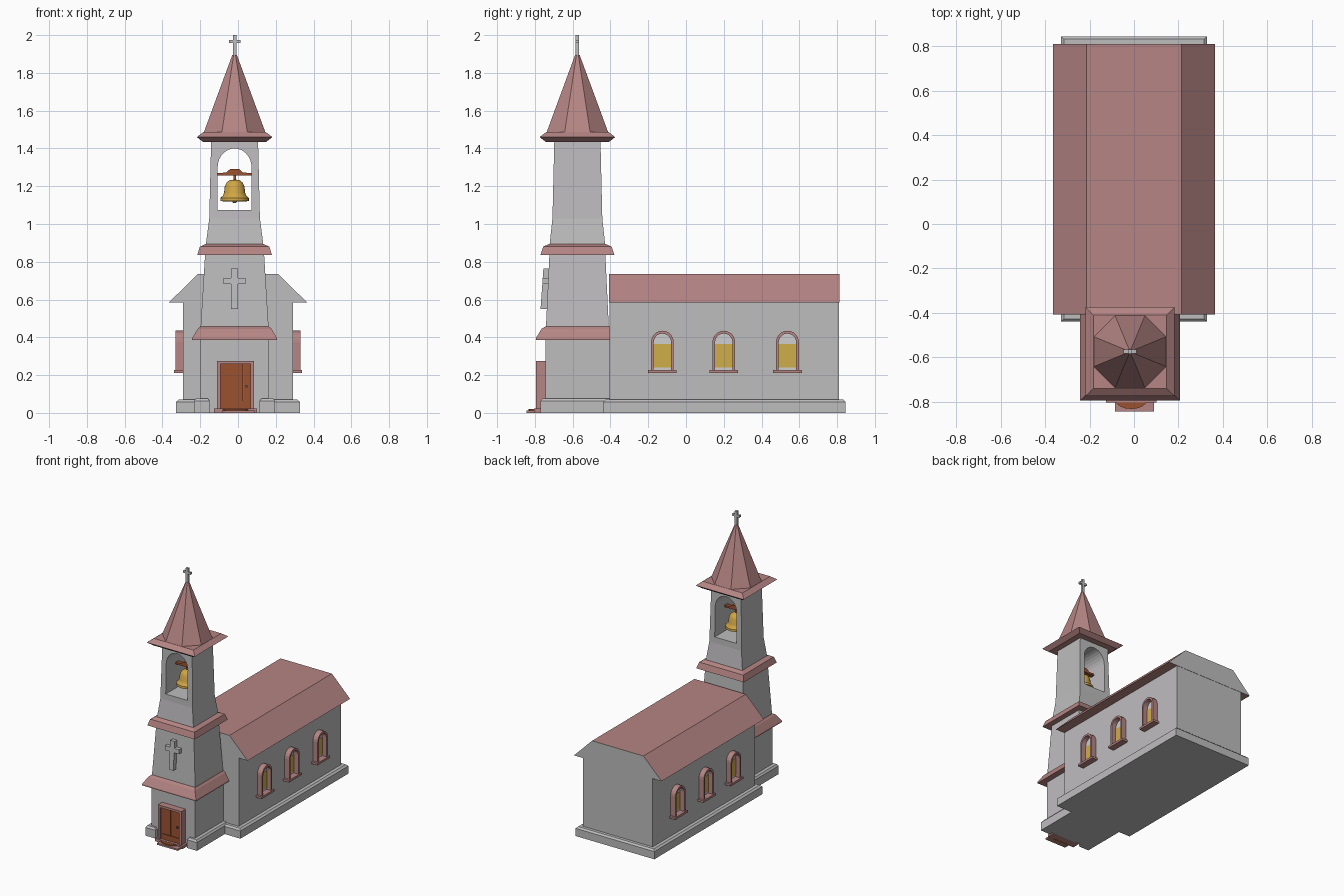
import bpy, bmesh, math
from mathutils import Matrix

if "Cube" in bpy.data.objects:
    bpy.data.objects.remove(bpy.data.objects["Cube"])

def mat(name, r, g, b):
    m = bpy.data.materials.new(name)
    m.diffuse_color = (r, g, b, 1)
    m.use_nodes = True
    m.node_tree.nodes["Principled BSDF"].inputs["Base Color"].default_value = m.diffuse_color
    return m

WALL = mat("grey_stone", 0.52, 0.51, 0.52)
ROOF = mat("dusty_red_roof", 0.46, 0.235, 0.23)
WOOD = mat("brown_wood", 0.33, 0.085, 0.03)
GOLD = mat("bell_gold", 0.63, 0.38, 0.06)
GLASS = mat("yellow_glass", 0.62, 0.42, 0.07)
PALE = mat("pale_pane", 0.62, 0.62, 0.63)
METAL = mat("dark_metal", 0.15, 0.12, 0.11)

TX, TY = -0.018, -0.575   # tower axis

def finish(name, bm, m):
    bmesh.ops.recalc_face_normals(bm, faces=bm.faces)
    me = bpy.data.meshes.new(name)
    bm.to_mesh(me)
    bm.free()
    me.materials.append(m)
    o = bpy.data.objects.new(name, me)
    bpy.context.collection.objects.link(o)
    return o

def loft(name, rings, m):
    """Closed solid through rings of points."""
    bm = bmesh.new()
    vs = [[bm.verts.new(p) for p in r] for r in rings]
    n = len(vs[0])
    for a, b in zip(vs, vs[1:]):
        for i in range(n):
            j = (i + 1) % n
            bm.faces.new((a[i], a[j], b[j], b[i]))
    bm.faces.new(vs[0][::-1])
    bm.faces.new(vs[-1])
    return finish(name, bm, m)

def stack(name, levels, m, cx=TX, cy=TY):
    """Rectangular sections (z, half x, half y)."""
    return loft(name, [[(cx + sx * hx, cy + sy * hy, z) for sx, sy in
                ((-1, -1), (1, -1), (1, 1), (-1, 1))] for z, hx, hy in levels], m)

def box(name, x0, x1, y0, y1, z0, z1, m):
    return stack(name, [(z, (x1 - x0) / 2, (y1 - y0) / 2) for z in (z0, z1)], m,
                 (x0 + x1) / 2, (y0 + y1) / 2)

def prism_y(name, prof, y0, y1, m):
    return loft(name, [[(x, y, z) for x, z in prof] for y in (y0, y1)], m)

def prism_x(name, prof, x0, x1, m):
    return loft(name, [[(x, y, z) for y, z in prof] for x in (x0, x1)], m)

def arch(c, h, z0, z1, rise, n=10):
    """Arched outline, from bottom left over the top to bottom right."""
    return [(c - h, z0)] + [(c - h * math.cos(math.pi * i / n),
            z1 - rise + rise * math.sin(math.pi * i / n)) for i in range(n + 1)] + [(c + h, z0)]

# nave: walls, plinth, roof with grey gable ends
box("nave_walls", -0.29, 0.29, -0.405, 0.81, 0.0, 0.60, WALL)
stack("nave_plinth", [(0, 0.328, 0.642), (0.058, 0.328, 0.642), (0.07, 0.315, 0.63)], WALL, 0, 0.203)
roof = prism_y("nave_roof", [(-0.365, 0.585), (0.365, 0.585), (0.214, 0.735), (-0.214, 0.735)],
               -0.407, 0.812, ROOF)
roof.data.materials.append(WALL)
for p in roof.data.polygons:
    if abs(p.normal.y) > 0.9:
        p.material_index = 1

# tower walls
stack("tower_base", [(0, 0.18, 0.17), (0.42, 0.18, 0.17)], WALL)
stack("tower_middle", [(0.42, 0.182, 0.168), (0.86, 0.155, 0.147)], WALL)
for s in (-1, 1):   # plinth either side of the door
    a, b = sorted((TX + s * 0.132, TX + s * 0.215))
    stack("tower_plinth", [(0, (b - a) / 2, 0.2), (0.062, (b - a) / 2, 0.2),
          (0.076, (b - a) / 2 - 0.01, 0.19)], WALL, (a + b) / 2, -0.57)

# belfry with an arched opening through it
belfry = stack("belfry", [(0.87, 0.153, 0.15), (0.9, 0.151, 0.146), (1.03, 0.134, 0.132),
                          (1.45, 0.124, 0.122)], WALL)
cutter = prism_y("belfry_cutter", arch(TX, 0.09, 1.075, 1.40, 0.1, 14), -0.9, -0.2, WALL)
cutter.hide_render = True
mod = belfry.modifiers.new("opening", "BOOLEAN")
mod.operation, mod.solver, mod.object = "DIFFERENCE", "EXACT", cutter
dg = bpy.context.evaluated_depsgraph_get()
cut = bpy.data.meshes.new_from_object(belfry.evaluated_get(dg))
belfry.modifiers.clear()
belfry.data = cut
bpy.data.objects.remove(cutter)

# red skirt roofs and spire
stack("lower_skirt_roof", [(0.385, 0.225, 0.22), (0.395, 0.225, 0.22), (0.445, 0.195, 0.19),
                           (0.457, 0.182, 0.17)], ROOF)
stack("upper_skirt_roof", [(0.835, 0.198, 0.196), (0.88, 0.184, 0.181), (0.893, 0.155, 0.152)], ROOF)
stack("spire_eave", [(1.435, 0.168, 0.168), (1.46, 0.2, 0.2), (1.487, 0.165, 0.165)], ROOF)
R = 1 / math.cos(math.pi / 8)
loft("spire", [[(TX + r * R * math.cos(math.pi * (i + .5) / 4), TY + r * R * math.sin(math.pi * (i + .5) / 4), z)
     for i in range(8)] for r, z in ((0.165, 1.48), (0.012, 1.895))], ROOF)

# crosses
def cross_profile(z0, z1, w, arm, a0, a1):
    return [(TX - w, z0), (TX + w, z0), (TX + w, a0), (TX + arm, a0), (TX + arm, a1), (TX + w, a1),
            (TX + w, z1), (TX - w, z1), (TX - w, a1), (TX - arm, a1), (TX - arm, a0), (TX - w, a0)]

prism_y("spire_cross", cross_profile(1.88, 2.0, 0.009, 0.03, 1.958, 1.974), TY - 0.009, TY + 0.009, WALL)
wc = prism_y("wall_cross", cross_profile(0.55, 0.765, 0.018, 0.058, 0.682, 0.715), -0.77, -0.72, WALL)
for v in wc.data.vertices:   # lean with the wall
    v.co.y += (v.co.z - 0.55) * 0.07

# bell, hanger and yoke
prof = [(0.0, 1.235), (0.025, 1.233), (0.042, 1.22), (0.052, 1.2), (0.056, 1.165), (0.062, 1.15),
        (0.075, 1.138), (0.076, 1.122), (0.062, 1.12), (0.045, 1.16), (0.0, 1.2)]
bm = bmesh.new()
vs = [bm.verts.new((TX + r, TY, z)) for r, z in prof]
es = [bm.edges.new(e) for e in zip(vs, vs[1:])]
bmesh.ops.spin(bm, geom=vs + es, cent=(TX, TY, 0), axis=(0, 0, 1), angle=2 * math.pi, steps=24)
bmesh.ops.remove_doubles(bm, verts=bm.verts, dist=0.0005)
bell = finish("bell", bm, GOLD)
bpy.context.view_layer.objects.active = bell
bell.select_set(True)
bpy.ops.object.shade_smooth_by_angle(angle=math.radians(40))
bell.select_set(False)
bm = bmesh.new()
bmesh.ops.create_uvsphere(bm, u_segments=10, v_segments=6, radius=0.015,
                          matrix=Matrix.Translation((TX, TY, 1.125)))
finish("bell_clapper", bm, GOLD)
box("bell_hanger", TX - 0.007, TX + 0.007, TY - 0.007, TY + 0.007, 1.225, 1.265, WOOD)
prism_y("bell_yoke", [(TX + x, z) for x, z in ((-0.095, 1.258), (0.095, 1.258), (0.095, 1.27),
        (0.045, 1.272), (0.025, 1.29), (-0.025, 1.29), (-0.045, 1.272), (-0.095, 1.27))],
        TY - 0.016, TY + 0.016, WOOD)

# door: frame, planks, knob, steps
DX = -0.013
for s in (-1, 1):
    a, b = sorted((DX + s * 0.08, DX + s * 0.098))
    box("door_jamb", a, b, -0.795, -0.73, 0, 0.275, ROOF)
box("door_lintel", DX - 0.098, DX + 0.098, -0.795, -0.73, 0.258, 0.275, ROOF)
for i in range(4):
    x = DX - 0.08 + i * 0.04
    box("door_plank", x + 0.001, x + 0.039, -0.782, -0.73, 0.01, 0.26, WOOD)
box("door_kick_board", DX - 0.072, DX + 0.072, -0.787, -0.78, 0.02, 0.062, WOOD)
box("door_knob", DX + 0.052, DX + 0.064, -0.795, -0.78, 0.135, 0.147, METAL)
box("door_step", DX - 0.114, DX + 0.114, -0.805, -0.73, 0, 0.022, ROOF)
box("front_step", -0.085, 0.09, -0.845, -0.79, 0, 0.012, ROOF)
loft("curved_step", [[(DX + 0.07 * math.cos(a), -0.795 + 0.038 * math.sin(a), z)
     for a in [math.pi + math.pi * i / 8 for i in range(9)]] for z in (0.0, 0.02)], WOOD)

# arched windows on both long sides
for s in (-1, 1):
    for y in (-0.125, 0.2, 0.537):
        outer = arch(y, 0.06, 0.225, 0.435, 0.06)
        inner = arch(y, 0.046, 0.225, 0.42, 0.046)
        bm = bmesh.new()
        rings = [[bm.verts.new((s * x, p, z)) for p, z in line]
                 for x, line in ((0.285, outer), (0.33, outer), (0.33, inner), (0.285, inner))]
        for k in range(4):
            a, b = rings[k], rings[(k + 1) % 4]
            for i in range(len(a) - 1):
                bm.faces.new((a[i], a[i + 1], b[i + 1], b[i]))
        for end in (0, -1):
            bm.faces.new([r[end] for r in rings])
        finish("window_frame", bm, ROOF)
        box("window_sill", min(s * 0.285, s * 0.338), max(s * 0.285, s * 0.338),
            y - 0.076, y + 0.076, 0.21, 0.226, ROOF)
        prism_x("window_pane", arch(y, 0.048, 0.222, 0.422, 0.048), s * 0.287, s * 0.292, PALE)
        box("window_glass", min(s * 0.288, s * 0.295), max(s * 0.288, s * 0.295),
            y - 0.047, y + 0.047, 0.24, 0.366, GLASS)
